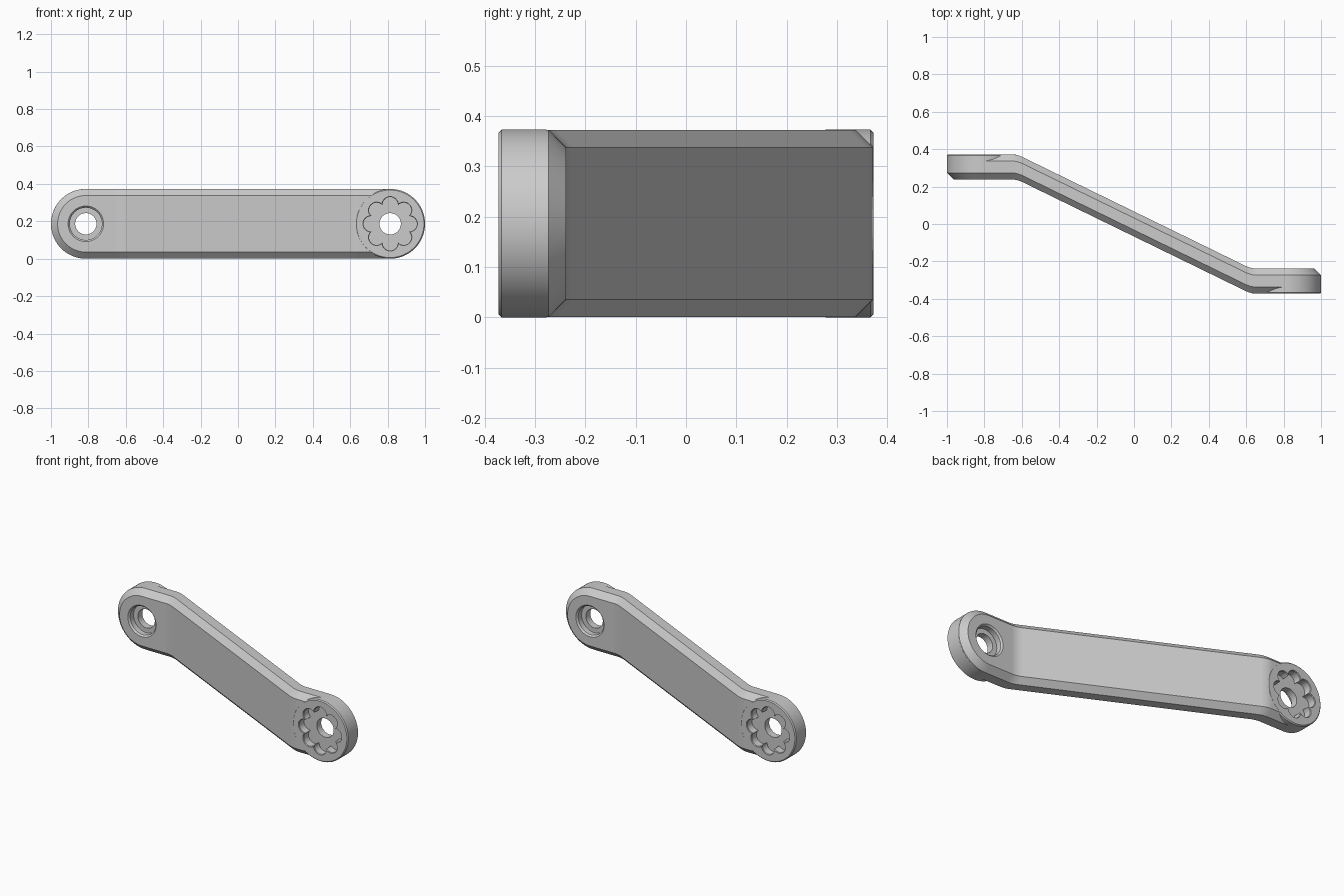
import bpy, bmesh
from math import sin, cos, pi, sqrt, atan2, radians

if "Cube" in bpy.data.objects:
    bpy.data.objects.remove(bpy.data.objects["Cube"])

R, CX, CZ = 0.1865, 0.8135, 0.1865      # end radius, end centre x, mid height
T, YC = 0.067, 0.305                    # half thickness, sideways offset of the ends
BEND, BW, CH = 0.625, 0.03, 0.035       # bend position, bend softness, chamfer


def circle(r, n=96):
    return [(r * cos(2 * pi * i / n), r * sin(2 * pi * i / n)) for i in range(n)]


def stadium(r, n=48):
    pts = []
    for side, a0 in ((1, -pi / 2), (-1, pi / 2)):
        pts += [(side * CX + r * cos(a0 + pi * i / n), r * sin(a0 + pi * i / n))
                for i in range(n + 1)]
    return pts


def flower(grow=0.0, petals=8, n=16):
    d, r = 0.102, 0.041 + grow
    h = pi / petals
    rho = d * cos(h) + sqrt(r * r - (d * sin(h)) ** 2)
    half = atan2(rho * sin(h), rho * cos(h) - d)
    pts = []
    for p in range(petals):
        a = 2 * pi * p / petals
        for i in range(n):
            b = a - half + 2 * half * i / n
            pts.append((d * cos(a) + r * cos(b), d * sin(a) + r * sin(b)))
    return pts


def loft(name, rings, ox=0.0, oy=0.0, side=1, bend=None):
    """Closed solid through (outline, y) rings; side=-1 turns it half round z."""
    bm = bmesh.new()
    loops = [[bm.verts.new((side * (ox + x), side * (oy + y), CZ + z)) for x, z in outline]
             for outline, y in rings]
    for a, b in zip(loops, loops[1:]):
        n = len(a)
        for i in range(n):
            bm.faces.new((a[i], a[(i + 1) % n], b[(i + 1) % n], b[i]))
    bm.faces.new(loops[0])
    bm.faces.new(loops[-1])
    if bend:
        bend(bm)
    bmesh.ops.recalc_face_normals(bm, faces=bm.faces)
    me = bpy.data.meshes.new(name)
    bm.to_mesh(me)
    bm.free()
    ob = bpy.data.objects.new(name, me)
    bpy.context.collection.objects.link(ob)
    return ob


def z_bend(bm):
    # cut the plate at the bends, then shift it sideways into the offset shape
    for s in (-1, 1):
        for k in range(7):
            x = s * (BEND - BW + 2 * BW * k / 6)
            bmesh.ops.bisect_plane(bm, geom=bm.verts[:] + bm.edges[:] + bm.faces[:],
                                   plane_co=(x, 0, 0), plane_no=(1, 0, 0))
    slope = YC / BEND
    for v in bm.verts:
        a = abs(v.co.x)
        if a < BEND - BW:
            f = slope * a
        else:
            f = YC - slope * max(0.0, BEND + BW - a) ** 2 / (4 * BW)
        v.co.y += -f if v.co.x > 0 else f


def boolean(ob, other, op):
    m = ob.modifiers.new(op, 'BOOLEAN')
    m.operation, m.solver, m.object = op, 'EXACT', other
    bpy.context.view_layer.objects.active = ob
    bpy.ops.object.modifier_apply(modifier=m.name)
    bpy.data.objects.remove(other, do_unlink=True)


# Chamfered arm
r = R - 0.0004
arm = loft("offset_arm", [(stadium(r - CH), -T), (stadium(r), -T + CH),
                          (stadium(r), T - CH), (stadium(r - CH), T)], bend=z_bend)

for s in (1, -1):
    # Full-width boss around the flower socket
    F = -T - 0.0005
    boolean(arm, loft("boss", [(circle(R - 0.006), F), (circle(R), F + 0.006),
                               (circle(R), T - CH - 0.004)], CX, -YC, s), 'UNION')
    # Flower-shaped socket
    boolean(arm, loft("socket_cutter", [(flower(0.003), F - 0.02), (flower(0.003), F + 0.001),
                                        (flower(), F + 0.005), (flower(), F + 0.05)],
                      CX, -YC, s), 'DIFFERENCE')
    # Counterbored through hole
    boolean(arm, loft("bore_cutter", [(circle(0.057), -T - 0.03), (circle(0.057), T - 0.042),
                                      (circle(0.086), T - 0.042), (circle(0.086), T - 0.009),
                                      (circle(0.095), T), (circle(0.095), T + 0.02)],
                      CX, -YC, s), 'DIFFERENCE')

# Smooth the curved walls, keep edges crisp
bpy.ops.object.select_all(action='DESELECT')
arm.select_set(True)
bpy.context.view_layer.objects.active = arm
bpy.ops.object.shade_smooth_by_angle(angle=radians(28))
wn = arm.modifiers.new("weighted_normals", 'WEIGHTED_NORMAL')
wn.keep_sharp = True
